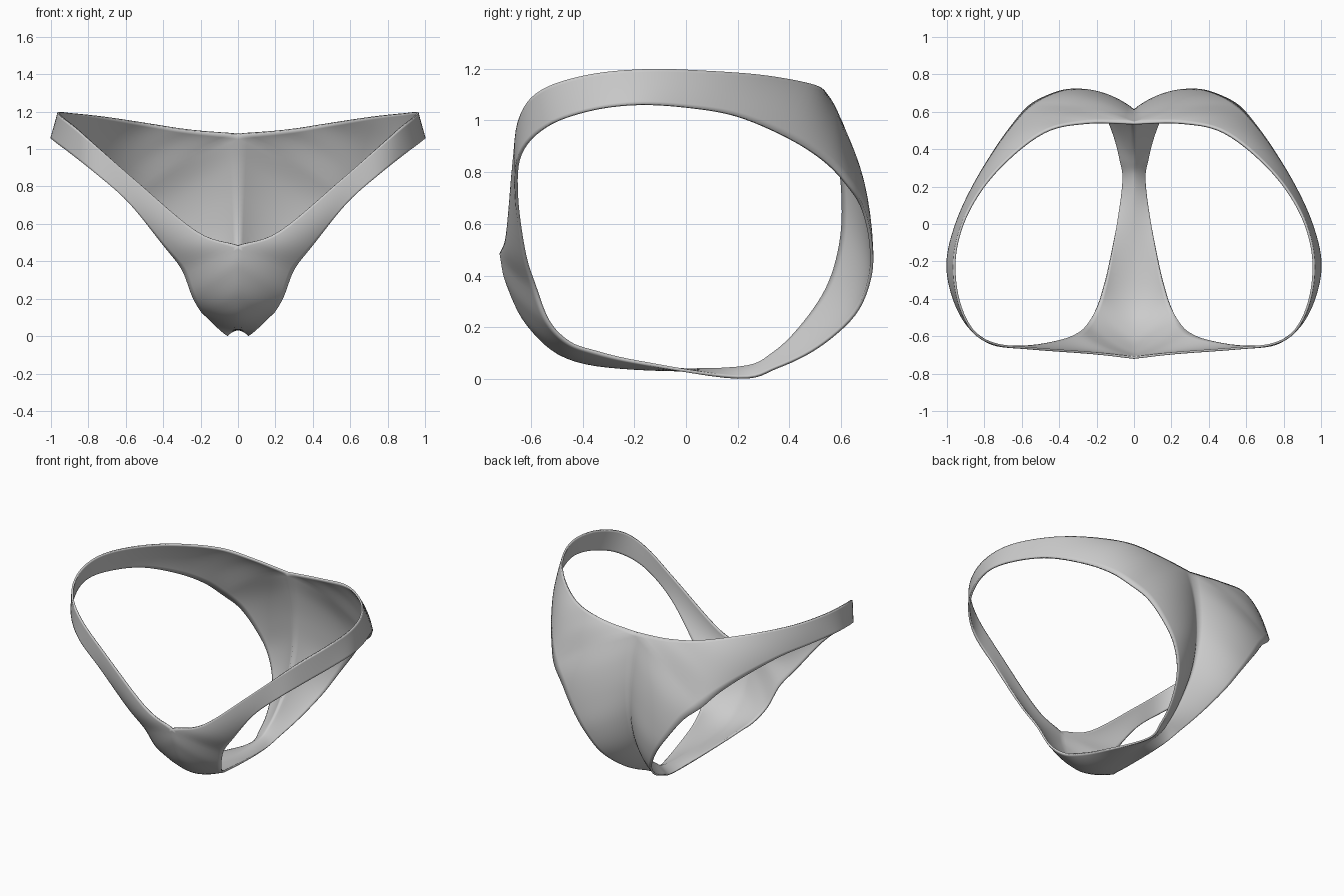
import bpy, bmesh
from mathutils import Vector

if "Cube" in bpy.data.objects:
    bpy.data.objects.remove(bpy.data.objects["Cube"])

# Centre line (y, z): front waist -> under crotch -> back waist
CENTRE = [(-.715, .485), (-.69, .37), (-.61, .21), (-.46, .085), (-.2, .042), (.2, .042),
          (.34, .10), (.46, .22), (.555, .37), (.602, .55), (.605, .74), (.578, .92), (.537, 1.08)]
# Waist edge: back -> hip -> front
WAIST = [(.25, .54, 1.10), (.48, .49, 1.135), (.72, .30, 1.172), (.88, .08, 1.19),
         (.955, -.15, 1.197), (.945, -.38, 1.175), (.87, -.56, 1.115), (.75, -.64, 1.01),
         (.55, -.665, .835), (.22, -.69, .56)]
# Leg opening, one point opposite every centre / waist point
LEG = [(.30, -.585, .36), (.245, -.53, .22), (.20, -.45, .14), (.165, -.35, .105),
       (.125, -.18, .065), (.06, .2, .006), (.075, .35, .045), (.12, .51, .125),
       (.19, .65, .25), (.27, .71, .39), (.36, .715, .52), (.46, .685, .655), (.56, .63, .745),
       (.64, .54, .84), (.74, .40, .93), (.86, .20, 1.015), (.95, 0, 1.05), (.997, -.2, 1.06),
       (.97, -.38, 1.035), (.89, -.54, .975), (.76, -.64, .87), (.58, -.655, .71),
       (.40, -.625, .49)]
# Outward fullness of the cloth between the two edges
BULGE = [.02, .02, .02, .015, .005, -.004, 0, .01, .02, .03, .035, .045, .045,
         .045, .03, .012, .005, 0, 0, 0, 0, .004, .015]
SUB, ACROSS = 6, 12


def spline(pts):
    """Catmull-Rom through an open list, ends included."""
    p = [2 * pts[0] - pts[1]] + pts + [2 * pts[-1] - pts[-2]]
    out = []
    for i in range(1, len(p) - 2):
        a, b, c, d = p[i - 1:i + 3]
        for k in range(SUB):
            t = k / SUB
            out.append(.5 * (2 * b + (c - a) * t + (2 * a - 5 * b + 4 * c - d) * t * t
                             + (3 * b - a - 3 * c + d) * t ** 3))
    return out + [pts[-1].copy()]


def closed(pts):
    """Smooth closed curve through the points."""
    n = 3
    return spline(pts[-n:] + pts + pts[:n])[n * SUB:(n + len(pts)) * SUB]


centre = [Vector((0, y, z)) for y, z in CENTRE]
waist = [centre[-1]] + [Vector(p) for p in WAIST] + [centre[0]]
outer = spline(centre)[:-1] + spline(waist)[:-1]
for v in outer[:(len(centre) - 1) * SUB + 1]:
    v.x = 0
leg = closed([Vector(p) for p in LEG])
full = [v.x for v in closed([Vector((b, 0, 0)) for b in BULGE])]

# Half of the garment, lofted as a ring around the leg opening
bm = bmesh.new()
rows = []
for o, l, f in zip(outer, leg, full):
    row = []
    for j in range(ACROSS + 1):
        t = j / ACROSS
        p = o.lerp(l, t)
        p += (p - Vector((0, 0, .6))).normalized() * f * 4 * t * (1 - t)
        row.append(bm.verts.new(p))
    rows.append(row)
for a, b in zip(rows, rows[1:] + rows[:1]):
    for j in range(ACROSS):
        bm.faces.new((a[j], a[j + 1], b[j + 1], b[j]))
bmesh.ops.recalc_face_normals(bm, faces=bm.faces)
mesh = bpy.data.meshes.new("brief")
bm.to_mesh(mesh)
bm.free()
brief = bpy.data.objects.new("brief", mesh)
bpy.context.collection.objects.link(brief)

# Other half, then cloth thickness
mirror = brief.modifiers.new("mirror", 'MIRROR')
mirror.use_clip = True
mirror.merge_threshold = .002
cloth = brief.modifiers.new("cloth", 'SOLIDIFY')
cloth.thickness = .012
cloth.offset = 0

bpy.context.view_layer.objects.active = brief
brief.select_set(True)
bpy.ops.object.shade_smooth_by_angle(angle=.7)
